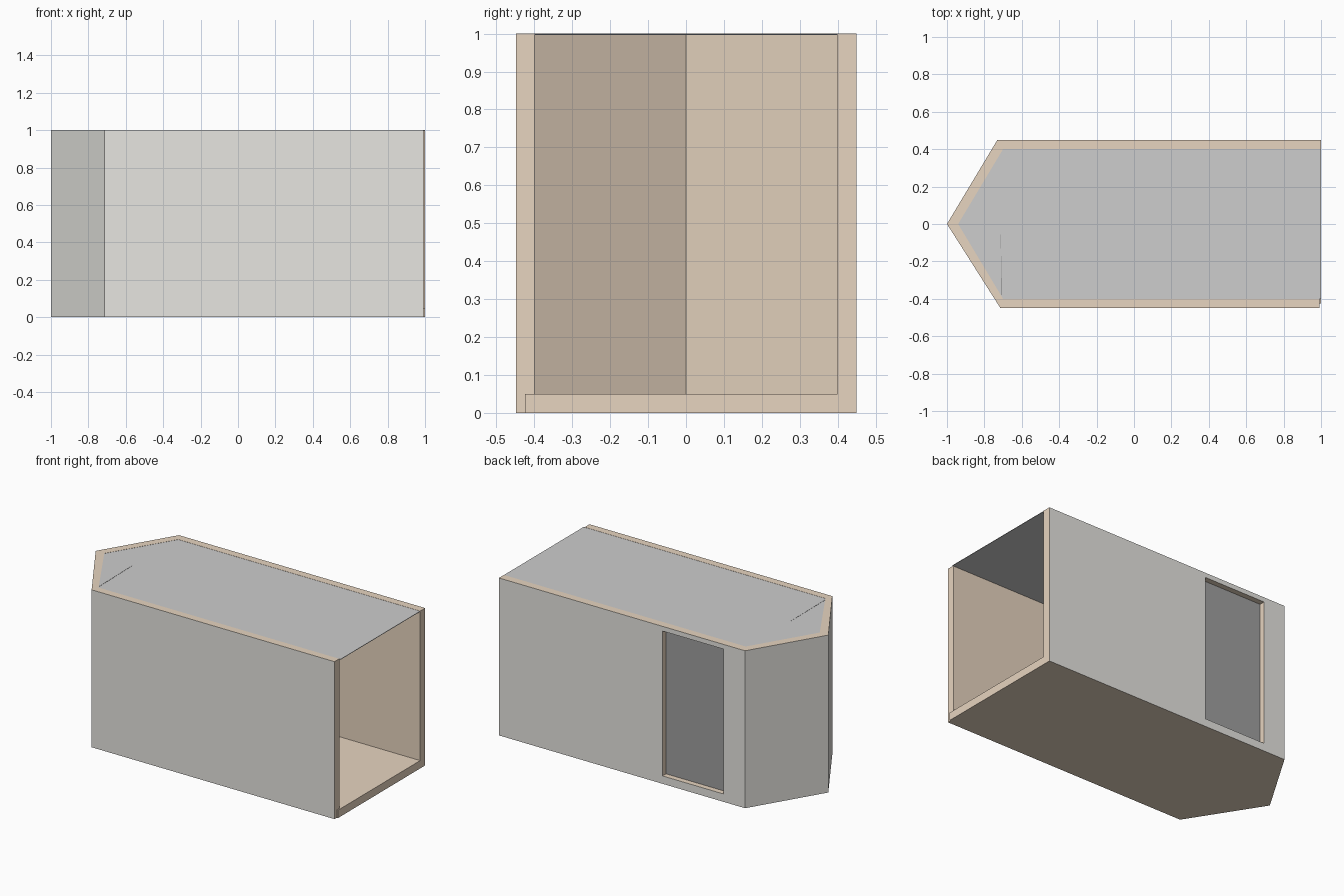
import bpy, bmesh

if "Cube" in bpy.data.objects:
    bpy.data.objects.remove(bpy.data.objects["Cube"])


def material(name, r, g, b):
    m = bpy.data.materials.new(name)
    m.diffuse_color = (r, g, b, 1)
    m.use_nodes = True
    m.node_tree.nodes["Principled BSDF"].inputs["Base Color"].default_value = m.diffuse_color
    return m


TAN = material("tan_core", 0.81, 0.67, 0.53)
OUTER = material("pale_warm_grey", 0.80, 0.79, 0.755)
TOP = material("mid_grey", 0.61, 0.61, 0.61)
DOOR = material("dark_grey", 0.35, 0.35, 0.35)


def prism(name, plan, z0, z1, mats, painted_sides=()):
    """Extrude a plan outline; the listed sides take the second material."""
    bm = bmesh.new()
    low = [bm.verts.new((x, y, z0)) for x, y in plan]
    high = [bm.verts.new((x, y, z1)) for x, y in plan]
    n = len(plan)
    bm.faces.new(low)
    bm.faces.new(high)
    for i in range(n):
        j = (i + 1) % n
        f = bm.faces.new((low[i], low[j], high[j], high[i]))
        f.material_index = 1 if i in painted_sides else 0
    bmesh.ops.recalc_face_normals(bm, faces=bm.faces)
    mesh = bpy.data.meshes.new(name)
    bm.to_mesh(mesh)
    bm.free()
    for m in mats:
        mesh.materials.append(m)
    ob = bpy.data.objects.new(name, mesh)
    bpy.context.collection.objects.link(ob)
    return ob


def rect(x0, x1, y0, y1):
    return [(x0, y0), (x1, y0), (x1, y1), (x0, y1)]


# Wall shell: pointed at -x, open at +x, painted on the outside only
outer = [(1, 0.45), (-0.73, 0.45), (-1, 0), (-0.715, -0.448), (0.992, -0.448)]
inner = [(0.992, -0.40), (-0.70, -0.40), (-0.94, 0), (-0.70, 0.40), (1, 0.40)]
walls = prism("walls", outer + inner, 0, 1, [TAN, OUTER], range(4))

# Doorway through the back wall
cutter = prism("doorway_cutter", rect(-0.58, -0.15, 0.3, 0.6), 0.05, 0.97, [TAN])
cutter.hide_render = True
cutter.hide_viewport = True
cut = walls.modifiers.new("doorway", 'BOOLEAN')
cut.operation = 'DIFFERENCE'
cut.solver = 'EXACT'
cut.object = cutter

# Recessed door panel
prism("door", rect(-0.58, -0.15, 0.402, 0.415), 0.05, 0.97, [DOOR])

# Floor slab, with its open end showing slightly past the front wall
floor_plan = [(1, 0.40), (-0.70, 0.40), (-0.94, 0), (-0.70, -0.40),
              (0.992, -0.40), (0.992, -0.425), (1, -0.425)]
prism("floor", floor_plan, 0, 0.05, [TAN])

# Thin ceiling sheet and the narrow slit mark on it
ceiling_plan = [(1, 0.40), (-0.70, 0.40), (-0.94, 0), (-0.70, -0.40), (1, -0.40)]
prism("ceiling", ceiling_plan, 0.996, 0.999, [TOP])
prism("ceiling_slit", [(-0.713, -0.03), (-0.711, -0.38), (-0.705, -0.38)],
      0.998, 1.0, [DOOR])
